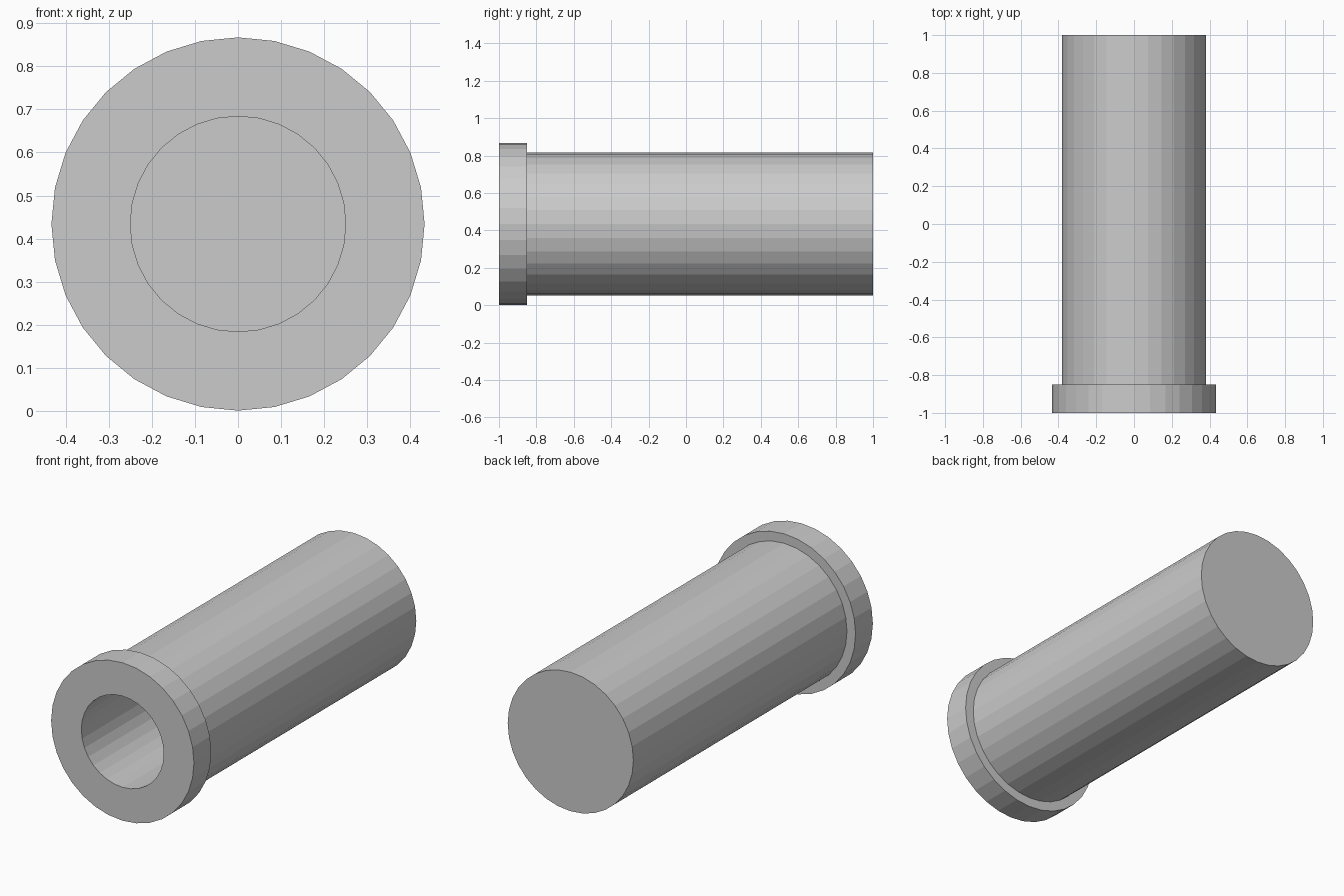
import bpy, bmesh
from math import sin, cos, pi

if "Cube" in bpy.data.objects:
    bpy.data.objects.remove(bpy.data.objects["Cube"])

SIDES = 32
CENTRE_Z = 0.434

# (radius, y) from the bore floor, out over the rim, to the closed back end
profile = [(0.25, 0.85), (0.25, -1.0), (0.433, -1.0),
           (0.433, -0.85), (0.381, -0.85), (0.381, 1.0)]

bm = bmesh.new()


def ring(radius, y):
    return [bm.verts.new((radius * sin(2 * pi * i / SIDES), y,
                          CENTRE_Z + radius * cos(2 * pi * i / SIDES)))
            for i in range(SIDES)]


# Hollow barrel with a raised muzzle rim
rings = [ring(r, y) for r, y in profile]
for a, b in zip(rings, rings[1:]):
    for i in range(SIDES):
        j = (i + 1) % SIDES
        bm.faces.new((a[i], a[j], b[j], b[i]))

# Bore floor and back cap
bm.faces.new(rings[0])
bm.faces.new(rings[-1])
bmesh.ops.recalc_face_normals(bm, faces=bm.faces[:])

mesh = bpy.data.meshes.new("barrel")
bm.to_mesh(mesh)
bm.free()
barrel = bpy.data.objects.new("barrel", mesh)
bpy.context.collection.objects.link(barrel)
